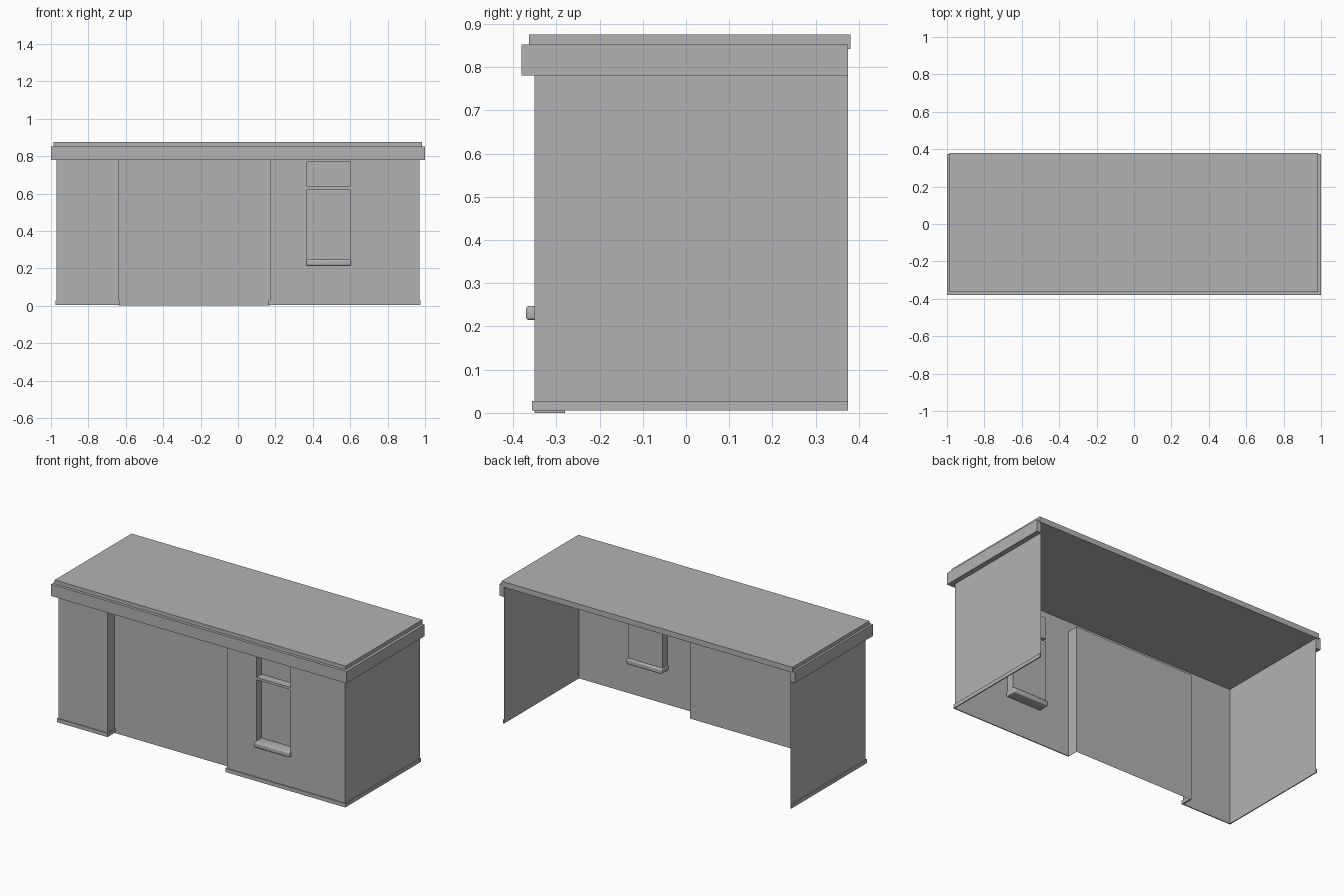
import bpy, bmesh
from mathutils import Vector

cube = bpy.data.objects.get("Cube")
if cube:
    bpy.data.objects.remove(cube, do_unlink=True)

grey = bpy.data.materials.new("plain_grey")
grey.use_nodes = True
colour = (0.45, 0.45, 0.45, 1)
grey.diffuse_color = colour
grey.node_tree.nodes["Principled BSDF"].inputs["Base Color"].default_value = colour

# Main dimensions
SIDE, FRONT, BACK = 0.97, -0.35, 0.375
BASE, EAVE, TOP = 0.005, 0.78, 0.842
BAY_L, BAY_R, BAY_Y = -0.64, 0.17, -0.28
SKIRT = 0.006


def finish(name, bm):
    mesh = bpy.data.meshes.new(name)
    bm.to_mesh(mesh)
    bm.free()
    mesh.materials.append(grey)
    obj = bpy.data.objects.new(name, mesh)
    bpy.context.collection.objects.link(obj)
    return obj


def box(name, lo, hi):
    lo, hi = Vector(lo), Vector(hi)
    bm = bmesh.new()
    bmesh.ops.create_cube(bm, size=1)
    for v in bm.verts:
        v.co = (lo + hi) / 2 + v.co * (hi - lo)
    return finish(name, bm)


def ribbon(name, plan, z0, z1):
    """Thin wall following a plan line."""
    bm = bmesh.new()
    low = [bm.verts.new((x, y, z0)) for x, y in plan]
    high = [bm.verts.new((x, y, z1)) for x, y in plan]
    for i in range(len(plan) - 1):
        bm.faces.new((low[i], low[i + 1], high[i + 1], high[i]))
    return finish(name, bm)


# Side walls and left front wall
ribbon("right_walls", [(-SIDE, BACK), (-SIDE, FRONT), (BAY_L, FRONT)], BASE, TOP)
ribbon("left_side_wall", [(SIDE, FRONT), (SIDE, BACK)], BASE, TOP)

# Recessed bay with its returns, soffit and the wall above
ribbon("recessed_bay", [(BAY_L, FRONT), (BAY_L, BAY_Y), (BAY_R, BAY_Y), (BAY_R, FRONT)], 0, EAVE)
ribbon("bay_header", [(BAY_L, FRONT), (BAY_R, FRONT)], EAVE, TOP)
bm = bmesh.new()
bm.faces.new([bm.verts.new((x, y, EAVE)) for x, y in
              ((BAY_L, FRONT), (BAY_L, BAY_Y), (BAY_R, BAY_Y), (BAY_R, FRONT))])
finish("bay_soffit", bm)

# Window wall: a grid whose pane cells are pushed inwards
xs = (BAY_R, 0.37, 0.6, SIDE)
zs = (BASE, 0.245, 0.622, 0.637, 0.77, TOP)
bm = bmesh.new()
grid = [[bm.verts.new((x, FRONT, z)) for x in xs] for z in zs]
panes = []
for r in range(len(zs) - 1):
    for c in range(len(xs) - 1):
        face = bm.faces.new((grid[r][c], grid[r][c + 1], grid[r + 1][c + 1], grid[r + 1][c]))
        if c == 1 and r in (1, 3):
            panes.append(face)
for pane in panes:
    result = bmesh.ops.extrude_face_region(bm, geom=[pane])
    moved = [g for g in result["geom"] if isinstance(g, bmesh.types.BMVert)]
    bmesh.ops.translate(bm, verts=moved, vec=(0, 0.05, 0))
    if pane.is_valid:
        bm.faces.remove(pane)
finish("window_wall", bm)

# Window sill with softened edges
sill = box("window_sill", (0.365, -0.37, 0.215), (0.605, -0.285, 0.247))
bevel = sill.modifiers.new("soft_edges", 'BEVEL')
bevel.width, bevel.segments = 0.006, 3
for poly in sill.data.polygons:
    poly.use_smooth = True

# Skirting along the foot of the walls
for label, s in (("left", 1), ("right", -1)):
    x0, x1 = sorted((s * SIDE, s * (SIDE + SKIRT)))
    box(label + "_side_skirting", (x0, FRONT - SKIRT, BASE), (x1, BACK, 0.028))
box("left_front_skirting", (BAY_R - SKIRT, FRONT - SKIRT, BASE), (SIDE, FRONT, 0.028))
box("right_front_skirting", (-SIDE, FRONT - SKIRT, BASE), (BAY_L + SKIRT, FRONT, 0.028))
box("left_bay_skirting", (BAY_R - SKIRT, FRONT, BASE), (BAY_R, BAY_Y, 0.028))
box("right_bay_skirting", (BAY_L, FRONT, BASE), (BAY_L + SKIRT, BAY_Y, 0.028))

# Fascia band around the front and sides
box("front_fascia", (-1, -0.38, EAVE), (1, FRONT, 0.852))
box("left_fascia", (SIDE, FRONT, EAVE), (1, BACK, 0.852))
box("right_fascia", (-1, FRONT, EAVE), (-SIDE, BACK, 0.852))

# Roof slab
box("roof", (-0.987, -0.363, TOP), (0.983, 0.38, 0.875))
